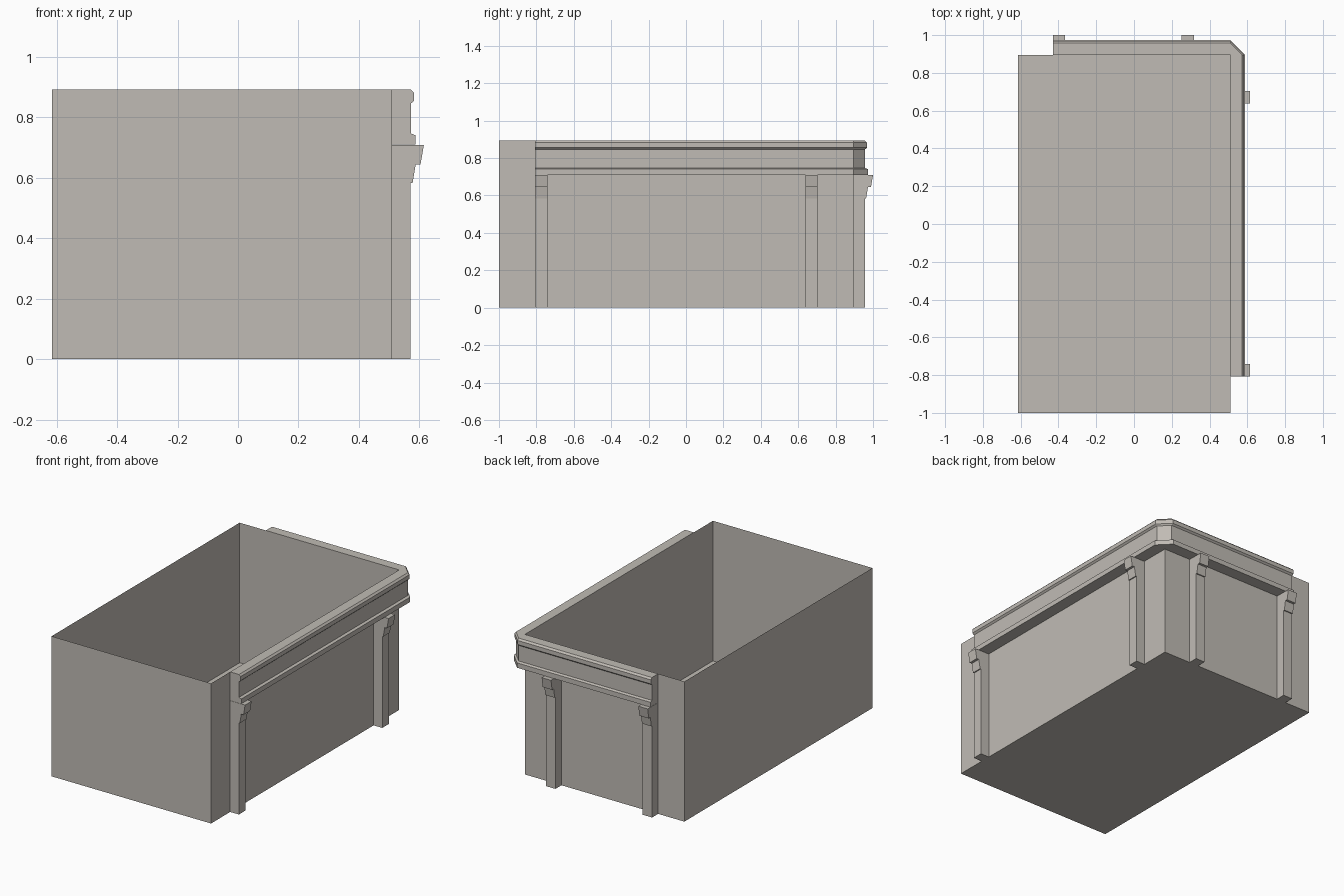
import bpy
import bmesh

cube = bpy.data.objects.get("Cube")
if cube:
    bpy.data.objects.remove(cube, do_unlink=True)

# Single warm grey stone colour
STONE = (0.53, 0.50, 0.46, 1.0)
stone = bpy.data.materials.new("warm grey stone")
stone.use_nodes = True
stone.diffuse_color = STONE
stone.node_tree.nodes["Principled BSDF"].inputs["Base Color"].default_value = STONE

# Main extents
LEFT, RIGHT, FRONT, BACK, HEIGHT = -0.615, 0.51, -1.0, 0.895, 0.893
SIDE_START, BACK_END = -0.807, -0.43
PILLAR_WIDTH = 0.066


def finish(name, bm):
    mesh = bpy.data.meshes.new(name)
    bm.to_mesh(mesh)
    bm.free()
    mesh.materials.append(stone)
    obj = bpy.data.objects.new(name, mesh)
    bpy.context.collection.objects.link(obj)
    return obj


def on_side(y):
    """Station on the left wall: depth grows towards +x."""
    return lambda d: (RIGHT + d, y)


def on_back(x):
    """Station on the back wall: depth grows towards +y."""
    return lambda d: (x, BACK + d)


def sweep(name, profile, stations):
    """Join copies of a (depth, z) profile; the side on the wall stays open."""
    bm = bmesh.new()
    rings = [[bm.verts.new((*place(d), z)) for d, z in profile] for place in stations]
    wall_faces = []
    count = len(profile)
    for a, b in zip(rings, rings[1:]):
        for i in range(count):
            j = (i + 1) % count
            # The two wall points meet at the corner, so merge afterwards
            face = bm.faces.new((a[i], a[j], b[j], b[i]))
            if j == 0:
                wall_faces.append(face)
    bm.faces.new(rings[0])
    bm.faces.new(rings[-1])
    bmesh.ops.recalc_face_normals(bm, faces=bm.faces)
    bmesh.ops.delete(bm, geom=wall_faces, context='FACES_ONLY')
    bmesh.ops.remove_doubles(bm, verts=bm.verts, dist=0.0001)
    return finish(name, bm)


# Open-topped thin box
bm = bmesh.new()
bmesh.ops.create_cube(bm, size=1)
for v in bm.verts:
    v.co.x = RIGHT if v.co.x > 0 else LEFT
    v.co.y = BACK if v.co.y > 0 else FRONT
    v.co.z = HEIGHT if v.co.z > 0 else 0
top = [f for f in bm.faces if f.normal.z > 0.5]
bmesh.ops.delete(bm, geom=top, context='FACES_ONLY')
finish("open_box", bm)

# Cornice with rounded cap, plain frieze and lower ledge, chamfered at the corner
cornice = [(0, HEIGHT), (0.062, HEIGHT), (0.073, 0.882), (0.073, 0.856),
           (0.062, 0.846), (0.062, 0.747), (0.078, 0.741), (0.078, 0.71), (0, 0.71)]
sweep("cornice", cornice,
      [on_side(SIDE_START), on_side(BACK), on_back(RIGHT), on_back(BACK_END)])

# Pilasters, each with a two-step bracket under the cornice
pilaster = [(0, 0.709), (0.105, 0.709), (0.094, 0.644), (0.078, 0.644),
            (0.068, 0.584), (0.061, 0.584), (0.061, 0), (0, 0)]
for wall, station, starts in (("side", on_side, (SIDE_START, 0.638)),
                              ("back", on_back, (BACK_END, 0.252))):
    for label, start in zip(("outer", "corner"), starts):
        sweep(f"{wall}_{label}_pilaster", pilaster,
              [station(start), station(start + PILLAR_WIDTH)])
